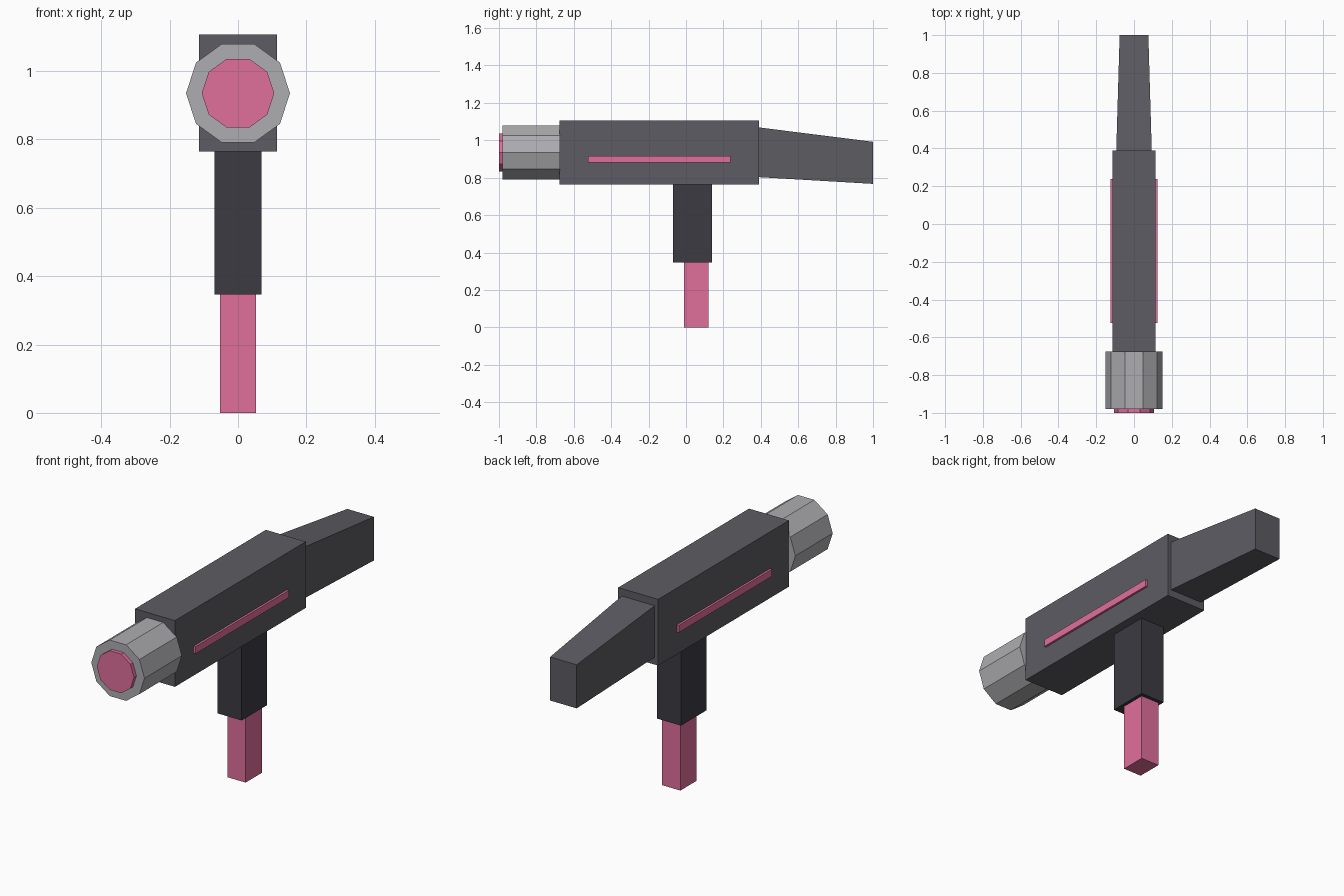
import bpy, bmesh
from math import radians

if "Cube" in bpy.data.objects:
    bpy.data.objects.remove(bpy.data.objects["Cube"])


def material(name, rgb):
    m = bpy.data.materials.new(name)
    m.diffuse_color = (*rgb, 1)
    m.use_nodes = True
    m.node_tree.nodes["Principled BSDF"].inputs["Base Color"].default_value = m.diffuse_color
    return m


DARK = material("dark_grey", (0.11, 0.107, 0.125))
BLACK = material("near_black", (0.045, 0.043, 0.055))
STEEL = material("steel", (0.42, 0.42, 0.44))
PINK = material("pink", (0.75, 0.16, 0.33))


def finish(name, bm, mat):
    bmesh.ops.recalc_face_normals(bm, faces=bm.faces)
    me = bpy.data.meshes.new(name)
    bm.to_mesh(me)
    bm.free()
    me.materials.append(mat)
    ob = bpy.data.objects.new(name, me)
    bpy.context.collection.objects.link(ob)
    return ob


def loft(name, mat, front, back):
    """Box lofted along y; each end is (y, half width, z bottom, z top)."""
    bm = bmesh.new()
    rings = [[bm.verts.new((x, y, z)) for x, z in
              ((-w, lo), (w, lo), (w, hi), (-w, hi))]
             for y, w, lo, hi in (front, back)]
    for r in rings:
        bm.faces.new(r)
    for i in range(4):
        j = (i + 1) % 4
        bm.faces.new((rings[0][i], rings[0][j], rings[1][j], rings[1][i]))
    return finish(name, bm, mat)


def box(name, mat, w, y0, y1, z0, z1):
    return loft(name, mat, (y0, w, z0, z1), (y1, w, z0, z1))


def barrel(name, mat, radius, y0, y1, z=0.935):
    """Ten-sided cylinder along y with corners at +x and -x."""
    bpy.ops.mesh.primitive_cylinder_add(
        vertices=10, radius=radius, depth=y1 - y0,
        location=(0, (y0 + y1) / 2, z), rotation=(radians(90), 0, radians(0)))
    ob = bpy.context.object
    ob.name = name
    # turn the ring so that corners lie on the x axis
    for v in ob.data.vertices:
        v.co.x, v.co.y = v.co.y, v.co.x
    ob.data.flip_normals()
    ob.data.materials.append(mat)


# main housing and tapering rear
box("body", DARK, 0.114, -0.677, 0.39, 0.765, 1.107)
loft("rear_stock", DARK, (0.388, 0.094, 0.803, 1.069), (1.0, 0.076, 0.767, 0.992))

# round front end with glowing face
barrel("barrel", STEEL, 0.152, -0.98, -0.675)
barrel("barrel_face", PINK, 0.106, -1.0, -0.97)

# handle and the post below it
box("handle", BLACK, 0.069, -0.069, 0.139, 0.347, 0.768)
box("lower_post", PINK, 0.052, -0.012, 0.12, 0.0, 0.36)

# side stripes
for side, sx in (("left", -1), ("right", 1)):
    ob = box("stripe_" + side, PINK, 0.008, -0.524, 0.237, 0.88, 0.917)
    ob.location.x = sx * 0.117
